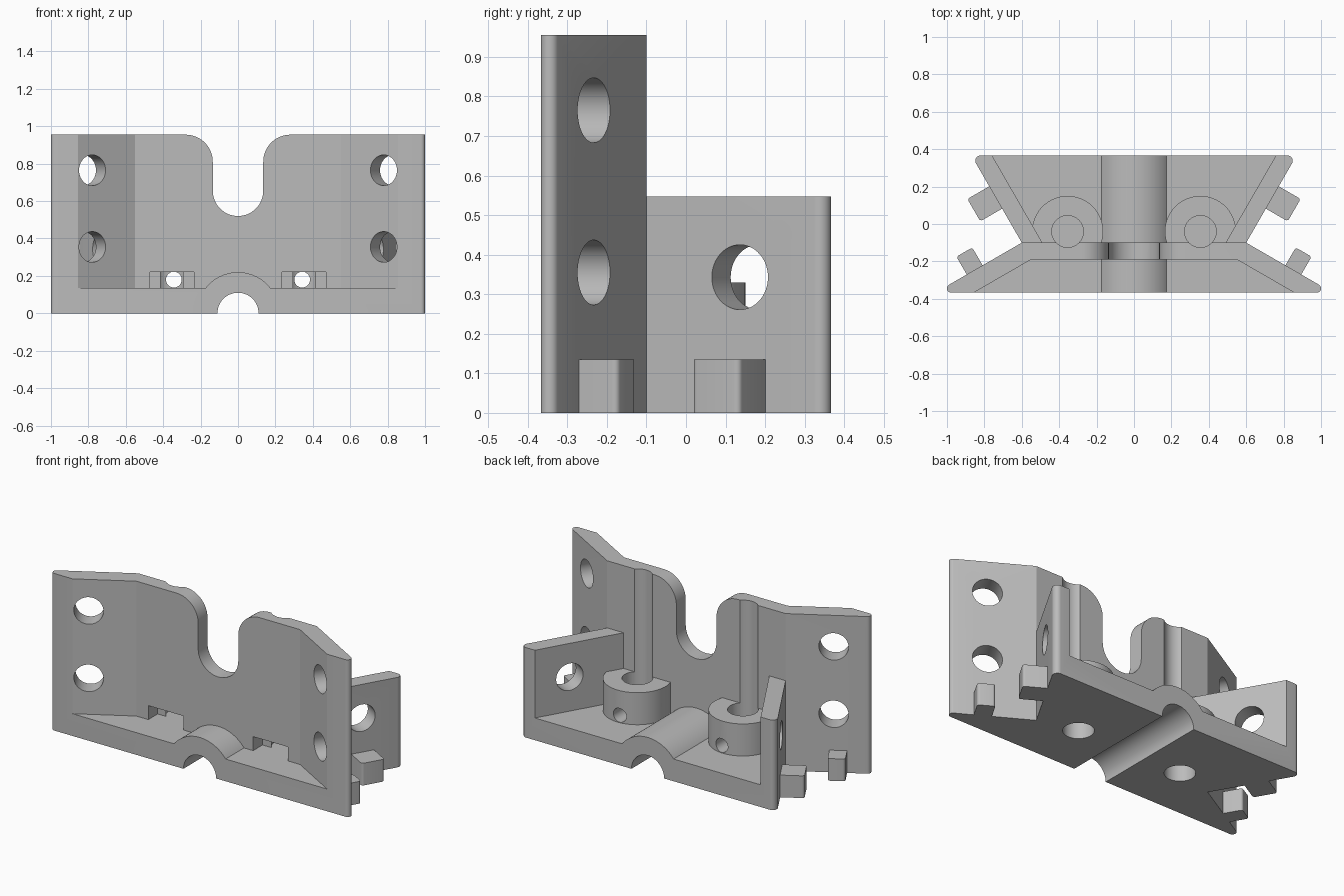
import bpy, bmesh, math
from mathutils import Vector

cube = bpy.data.objects.get("Cube")
if cube:
    bpy.data.objects.remove(cube, do_unlink=True)

grey = bpy.data.materials.new("light_grey")
grey.use_nodes = True
grey.diffuse_color = (0.5, 0.5, 0.5, 1)
grey.node_tree.nodes["Principled BSDF"].inputs["Base Color"].default_value = (0.5, 0.5, 0.5, 1)

FLOOR, TOP, REAR_TOP, HALF_Y = 0.135, 0.955, 0.547, 0.367


def finish(name, bm):
    bmesh.ops.recalc_face_normals(bm, faces=bm.faces)
    mesh = bpy.data.meshes.new(name)
    bm.to_mesh(mesh)
    bm.free()
    ob = bpy.data.objects.new(name, mesh)
    bpy.context.collection.objects.link(ob)
    mesh.materials.append(grey)
    return ob


def prism(name, pts, lo, hi, axis="z"):
    """Extrude a 2D outline along z, or an x-z outline along y."""
    place = (lambda p, t: (p[0], p[1], t)) if axis == "z" else (lambda p, t: (p[0], t, p[1]))
    bm = bmesh.new()
    a = [bm.verts.new(place(p, lo)) for p in pts]
    b = [bm.verts.new(place(p, hi)) for p in pts]
    bm.faces.new(a)
    bm.faces.new(b)
    for i in range(len(pts)):
        j = (i + 1) % len(pts)
        bm.faces.new((a[i], a[j], b[j], b[i]))
    return finish(name, bm)


def box(name, x0, x1, y0, y1, z0, z1):
    return prism(name, [(x0, y0), (x1, y0), (x1, y1), (x0, y1)], z0, z1)


def rod(name, centre, direction, radius, length):
    bm = bmesh.new()
    bmesh.ops.create_cone(bm, cap_ends=True, segments=48, radius1=radius, radius2=radius, depth=length)
    turn = Vector((0, 0, 1)).rotation_difference(Vector(direction)).to_matrix()
    bmesh.ops.rotate(bm, verts=bm.verts, matrix=turn)
    bmesh.ops.translate(bm, verts=bm.verts, vec=centre)
    return finish(name, bm)


def arc(cx, cy, r, a0, a1, n=16):
    angles = [math.radians(a0 + (a1 - a0) * i / n) for i in range(n + 1)]
    return [(cx + r * math.cos(a), cy + r * math.sin(a)) for a in angles]


def fillet(before, corner, after, r, n=10):
    """Points of a rounded corner."""
    c = Vector(corner)
    u, v = (Vector(before) - c).normalized(), (Vector(after) - c).normalized()
    half = u.angle(v) / 2
    centre = c + (u + v).normalized() * (r / math.sin(half))
    start = c + u * (r / math.tan(half)) - centre
    end = c + v * (r / math.tan(half)) - centre
    sweep = math.atan2(start.x * end.y - start.y * end.x, start.dot(end))
    a = math.atan2(start.y, start.x)
    return [(centre.x + r * math.cos(a + sweep * i / n),
             centre.y + r * math.sin(a + sweep * i / n)) for i in range(n + 1)]


def combine(tool, operation="DIFFERENCE"):
    mod = body.modifiers.new("join", "BOOLEAN")
    mod.operation, mod.solver, mod.object = operation, "EXACT", tool
    bpy.context.view_layer.objects.active = body
    bpy.ops.object.modifier_apply(modifier=mod.name)
    bpy.data.objects.remove(tool, do_unlink=True)


# Full bow-tie outline with rounded wing tips
waist = Vector((0.6, -0.1))
front_dir, front_out = Vector((0.866, -0.5)), Vector((0.5, 0.866))
rear_dir, rear_out = Vector((0.5, 0.866)), Vector((0.866, -0.5))
front_tip = waist + front_dir * ((HALF_Y - 0.1) / 0.5)
rear_tip = waist + rear_dir * ((HALF_Y + 0.1) / 0.866)
half = fillet((0, -HALF_Y), front_tip, waist, 0.0227)
half += [tuple(waist)]
half += fillet(waist, rear_tip, (0, HALF_Y), 0.029)
outline = half + [(-x, y) for x, y in reversed(half)]
body = prism("bracket_body", outline, 0, TOP)

# Lower the rear and hollow both sides of the centre wall
combine(box("rear_top_cut", -2, 2, -0.1, 1, REAR_TOP, 2))
combine(prism("rear_pocket", [(-0.49, -0.1), (0.49, -0.1), (0.836, 0.5), (-0.836, 0.5)], FLOOR, 2))
combine(prism("front_pocket", [(-0.55, -0.19), (0.55, -0.19), (1.087, -0.5), (-1.087, -0.5)], FLOOR, 2))

# Rounded notch in the centre wall
notch = arc(0, 0.655, 0.135, 180, 360, 24)
notch += arc(0.28, 0.81, 0.145, 180, 90) + [(0.28, 1.2), (-0.28, 1.2)]
notch += arc(-0.28, 0.81, 0.145, 90, 0)
combine(prism("wall_notch", notch, -0.3, 0.0, "y"))

# Arched tunnel across the floor
combine(prism("arch", arc(0, 0, 0.22, 0, 180, 40), -HALF_Y, HALF_Y, "y"), "UNION")

# Screw bosses and locating tabs
for s in (1, -1):
    boss = arc(0.355, -0.04, 0.19, -30, 210, 44)
    boss = [(s * x, y) for x, y in boss]
    combine(prism("boss", boss, 0.05, 0.33), "UNION")
    for along, out, s0, s1, reach in ((front_dir, front_out, 0.242, 0.34, 0.11),
                                      (rear_dir, rear_out, 0.21, 0.348, 0.135)):
        a, b, c, d = (waist + along * t + out * n for t, n in
                      ((s0, -0.04), (s0, reach), (s1, reach), (s1, -0.04)))
        tab = [tuple(a)] + fillet(a, b, c, 0.015, 6) + fillet(b, c, d, 0.015, 6) + [tuple(d)]
        combine(prism("tab", [(s * x, y) for x, y in tab], 0, FLOOR), "UNION")

# Tunnel bore
combine(rod("tunnel_bore", (0, 0, 0), (0, 1, 0), 0.11, 2))

# Holes and windows on each side
for s in (1, -1):
    x0, x1 = sorted((s * 0.235, s * 0.47))
    combine(box("wall_window", x0, x1, -0.3, -0.1, FLOOR, 0.22))
    combine(rod("upper_bore", (s * 0.355, -0.04, FLOOR + 1), (0, 0, 1), 0.085, 2))
    combine(rod("lower_bore", (s * 0.355, -0.04, -0.375), (0, 0, 1), 0.085, 1))
    combine(rod("boss_side_hole", (s * 0.343, 0.11, 0.18), (0, 1, 0), 0.042, 0.3))
    for z in (0.355, 0.765):
        combine(rod("front_wing_hole", (s * 0.805, -0.277, z), (s * 0.5, 0.866, 0), 0.082, 0.3))
    combine(rod("rear_wing_hole", (s * 0.69, 0.163, 0.343), (s * 0.866, -0.5, 0), 0.082, 0.2))

# Smooth round surfaces, keep edges crisp
bpy.ops.object.select_all(action="DESELECT")
body.select_set(True)
bpy.context.view_layer.objects.active = body
bpy.ops.object.shade_smooth_by_angle(angle=math.radians(29))
